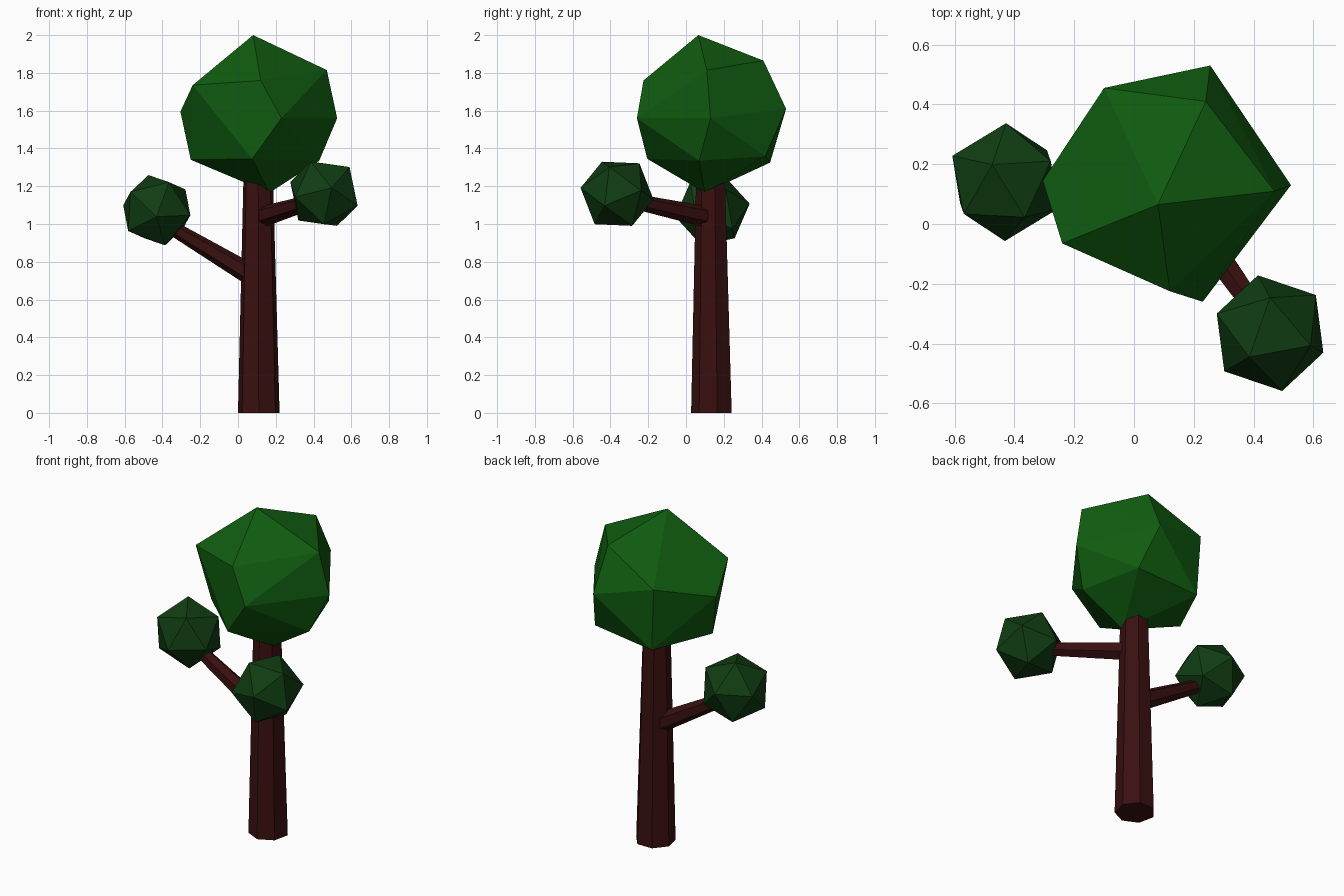
import bpy, bmesh, math
from mathutils import Vector, Matrix

cube = bpy.data.objects.get("Cube")
if cube:
    bpy.data.objects.remove(cube, do_unlink=True)


def material(name, rgb):
    m = bpy.data.materials.new(name)
    m.use_nodes = True
    m.diffuse_color = (*rgb, 1)
    bsdf = next(n for n in m.node_tree.nodes if n.type == 'BSDF_PRINCIPLED')
    bsdf.inputs["Base Color"].default_value = (*rgb, 1)
    return m


bark = material("bark_brown", (0.042, 0.005, 0.005))
leaf = material("leaf_green", (0.005, 0.105, 0.005))
dark_leaf = material("dark_leaf_green", (0.005, 0.046, 0.006))


def finish(name, bm, mat):
    bmesh.ops.recalc_face_normals(bm, faces=bm.faces)
    mesh = bpy.data.meshes.new(name)
    bm.to_mesh(mesh)
    bm.free()
    mesh.materials.append(mat)
    obj = bpy.data.objects.new(name, mesh)
    bpy.context.collection.objects.link(obj)
    return obj


def limb(name, start, end, r1, r2, sides, turn=0):
    """Tapered faceted limb between two points."""
    start, end = Vector(start), Vector(end)
    axis = end - start
    bm = bmesh.new()
    bmesh.ops.create_cone(bm, cap_ends=True, segments=sides,
                          radius1=r1, radius2=r2, depth=axis.length)
    place = (Matrix.Translation((start + end) / 2)
             @ axis.to_track_quat('Z', 'Y').to_matrix().to_4x4()
             @ Matrix.Rotation(turn, 4, 'Z'))
    bm.transform(place)
    return finish(name, bm, bark)


def frame(pole, side):
    """Rotation with z along pole and x leaning towards side."""
    z = Vector(pole).normalized()
    x = Vector(side)
    x = (x - z * x.dot(z)).normalized()
    return Matrix((x, z.cross(x), z)).transposed()


def leaf_ball(name, centre, radius, pole, side):
    """Twenty-sided leaf clump with one corner at pole, the next towards side."""
    bm = bmesh.new()
    bmesh.ops.create_icosphere(bm, subdivisions=1, radius=radius)
    top = max(bm.verts, key=lambda v: v.co.z)
    near = top.link_edges[0].other_vert(top)
    turn = frame(pole, side) @ frame(top.co, near.co).transposed()
    bm.transform(Matrix.Translation(centre) @ turn.to_4x4())
    return finish(name, bm, dark_leaf)


# Trunk and branches
trunk = limb("trunk", (0.11, 0.14, 0), (0.11, 0.133, 1.25), 0.113, 0.08, 7)
# Put one trunk corner squarely to the front
low = min(trunk.data.vertices, key=lambda v: (round(v.co.z, 2), v.co.y))
angle = math.atan2(low.co.y - 0.14, low.co.x - 0.11)
pivot = Matrix.Translation((0.11, 0.14, 0))
trunk.data.transform(pivot @ Matrix.Rotation(-math.pi / 2 - angle, 4, 'Z') @ pivot.inverted())
limb("right_branch", (0.07, 0.14, 0.73), (-0.4, 0.14, 1.01), 0.057, 0.036, 6)
limb("left_branch", (0.12, 0.12, 1.035), (0.43, -0.32, 1.13), 0.057, 0.038, 6)

# Small leaf clumps on the branch tips
leaf_ball("right_leaf_clump", (-0.43, 0.14, 1.073), 0.2,
          (-0.045, 0.06, 0.19), (0.06, -0.11, 0.15))
leaf_ball("left_leaf_clump", (0.455, -0.365, 1.16), 0.2,
          (0, 0.125, 0.17), (0.16, -0.065, 0.145))

# Large irregular crown as the hull of its corners
corners = [
    (0.08, 0.065, 2.0), (0.24, 0.41, 1.865), (0.47, 0.11, 1.815),
    (0.12, -0.225, 1.76), (-0.24, -0.065, 1.735), (-0.1, 0.455, 1.7),
    (0.525, 0.13, 1.56), (0.255, 0.53, 1.61), (0.23, -0.26, 1.56),
    (-0.305, 0.145, 1.595), (0.075, -0.205, 1.345), (0.43, 0.07, 1.335),
    (0.32, 0.42, 1.36), (-0.08, 0.445, 1.325), (-0.25, 0.1, 1.34),
    (0.165, 0.1, 1.165),
]
bm = bmesh.new()
for c in corners:
    bm.verts.new(c)
bmesh.ops.convex_hull(bm, input=bm.verts)
finish("crown", bm, leaf)
